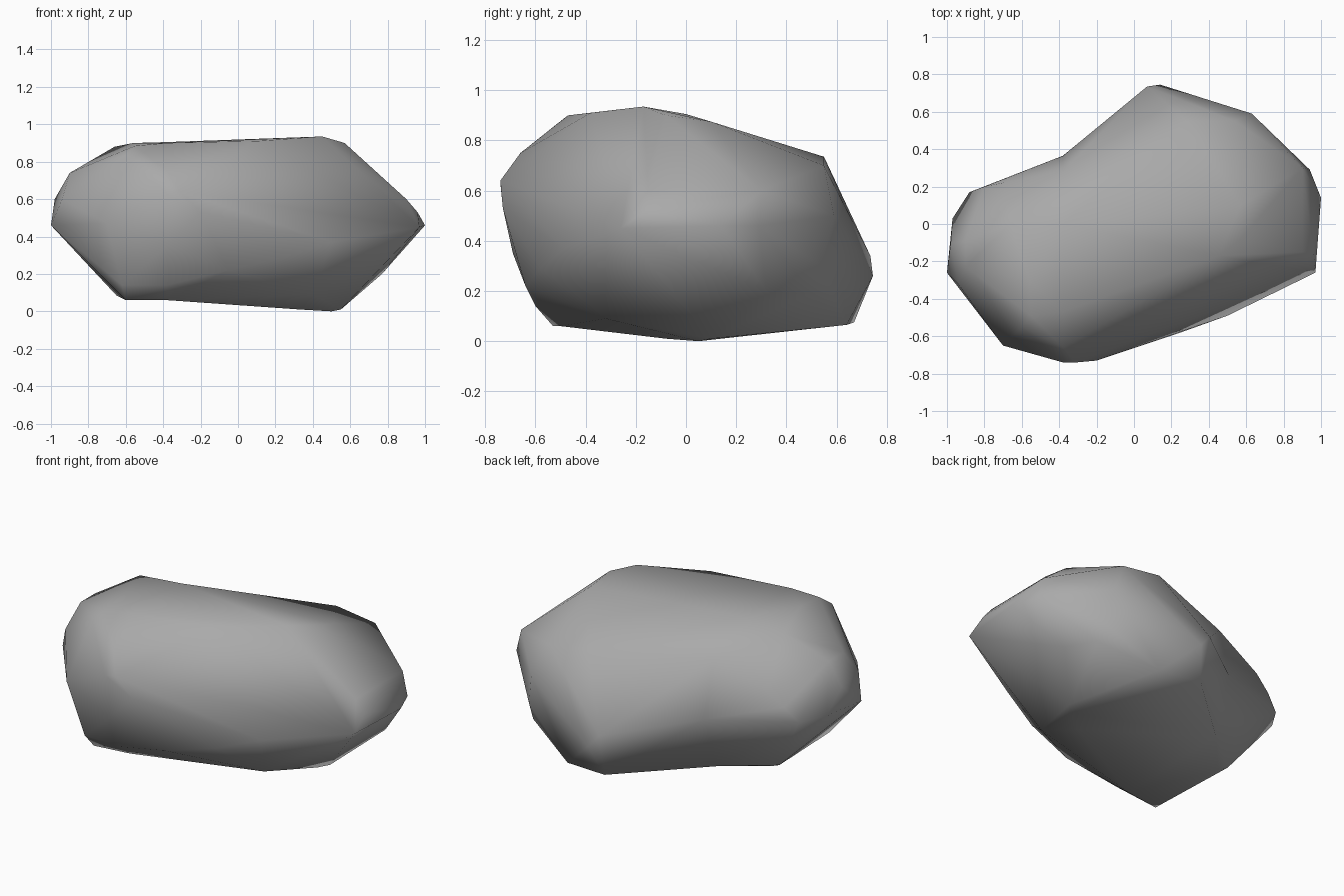
import bpy
import bmesh
from mathutils import Matrix, Vector

default_cube = bpy.data.objects.get("Cube")
if default_cube:
    bpy.data.objects.remove(default_cube, do_unlink=True)

# Waist: the cross-section (y, z) where the two lumps of the boulder meet
WAIST_X = -.38
waist = [(.365, .42), (.28, .75), (0, .905), (-.47, .9), (-.66, .75),
         (-.74, .63), (-.69, .35), (-.6, .14), (-.5, .06), (.25, .09)]

# Corner points of the large lump, grouped by the side they shape
crown = [(.45, -.17, .935), (.57, -.08, .9), (.57, .1, .875), (.1, -.38, .91),
         (.28, .55, .735), (.54, .55, .7)]
front = [(-.31, -.74, .64), (-.2, -.73, .53), (-.05, -.64, .22),
         (.25, -.58, .29), (.5, -.49, .37)]
left_end = [(.97, -.26, .45), (.96, -.15, .53), (1, .14, .46), (.94, .29, .46),
            (.9, .3, .6), (.9, -.15, .6), (.63, .59, .5), (.68, .54, .3),
            (.68, .5, .19), (.77, .32, .2)]
underside = [(.5, .05, 0), (.55, .1, .01), (.33, -.08, .01), (.4, -.32, .09),
             (.35, .64, .065), (.08, .67, .075), (.14, .745, .26),
             (.07, .735, .34)]

# Corner points of the small lump
small_top = [(-.66, 0, .88), (-.56, -.3, .9), (-.55, -.49, .885),
             (-.6, -.55, .835), (-.9, -.09, .74), (-.9, -.23, .74),
             (-.7, .22, .62)]
small_sides = [(-.94, -.32, .6), (-.98, -.1, .6), (-1, -.26, .46),
               (-.7, -.65, .47), (-.8, .2, .54), (-.88, .17, .46),
               (-.97, .03, .47)]
small_base = [(-.62, -.59, .14), (-.6, -.53, .06), (-.6, .01, .06),
              (-.65, .03, .085)]


def grow_hull(bm, point):
    """Extend the closed convex body so that it reaches a point."""
    visible = {f for f in bm.faces if f.normal.dot(point - f.verts[0].co) > 1e-6}
    if not visible:
        return
    rim = [(loop.vert, loop.link_loop_next.vert)
           for face in visible for loop in face.loops
           if loop.link_loop_radial_next.face not in visible]
    bmesh.ops.delete(bm, geom=list(visible), context="FACES")
    tip = bm.verts.new(point)
    for start, end in rim:
        bm.faces.new((start, end, tip)).normal_update()


def add_lump(body, mesh, corners):
    """Wrap the corners in a hull, open it at the waist, add it to the body."""
    points = [Vector(c) for c in corners]
    points += [Vector((WAIST_X, y, z)) for y, z in waist]
    centre = sum(points, Vector()) / len(points)
    lump = bmesh.new()
    bmesh.ops.create_cube(lump, size=.05, matrix=Matrix.Translation(centre))
    lump.normal_update()
    for point in points:
        grow_hull(lump, point)
    cap = [f for f in lump.faces
           if all(abs(v.co.x - WAIST_X) < 1e-5 for v in f.verts)]
    bmesh.ops.delete(lump, geom=cap, context="FACES")
    lump.to_mesh(mesh)
    lump.free()
    body.from_mesh(mesh)


# Boulder body: two faceted lumps welded along the waist
mesh = bpy.data.meshes.new("boulder")
body = bmesh.new()
add_lump(body, mesh, crown + front + left_end + underside)
add_lump(body, mesh, small_top + small_sides + small_base)
bmesh.ops.remove_doubles(body, verts=body.verts[:], dist=1e-4)
bmesh.ops.recalc_face_normals(body, faces=body.faces[:])
for face in body.faces:
    face.smooth = True
body.to_mesh(mesh)
body.free()
mesh.update()
boulder = bpy.data.objects.new("boulder", mesh)
bpy.context.collection.objects.link(boulder)

# Plain grey stone
stone = bpy.data.materials.new("grey_stone")
stone.use_nodes = True
grey = (.4, .4, .4, 1)
stone.diffuse_color = grey
for node in stone.node_tree.nodes:
    if node.type == "BSDF_PRINCIPLED":
        node.inputs["Base Color"].default_value = grey
        node.inputs["Roughness"].default_value = .9
mesh.materials.append(stone)
bpy.context.view_layer.update()
